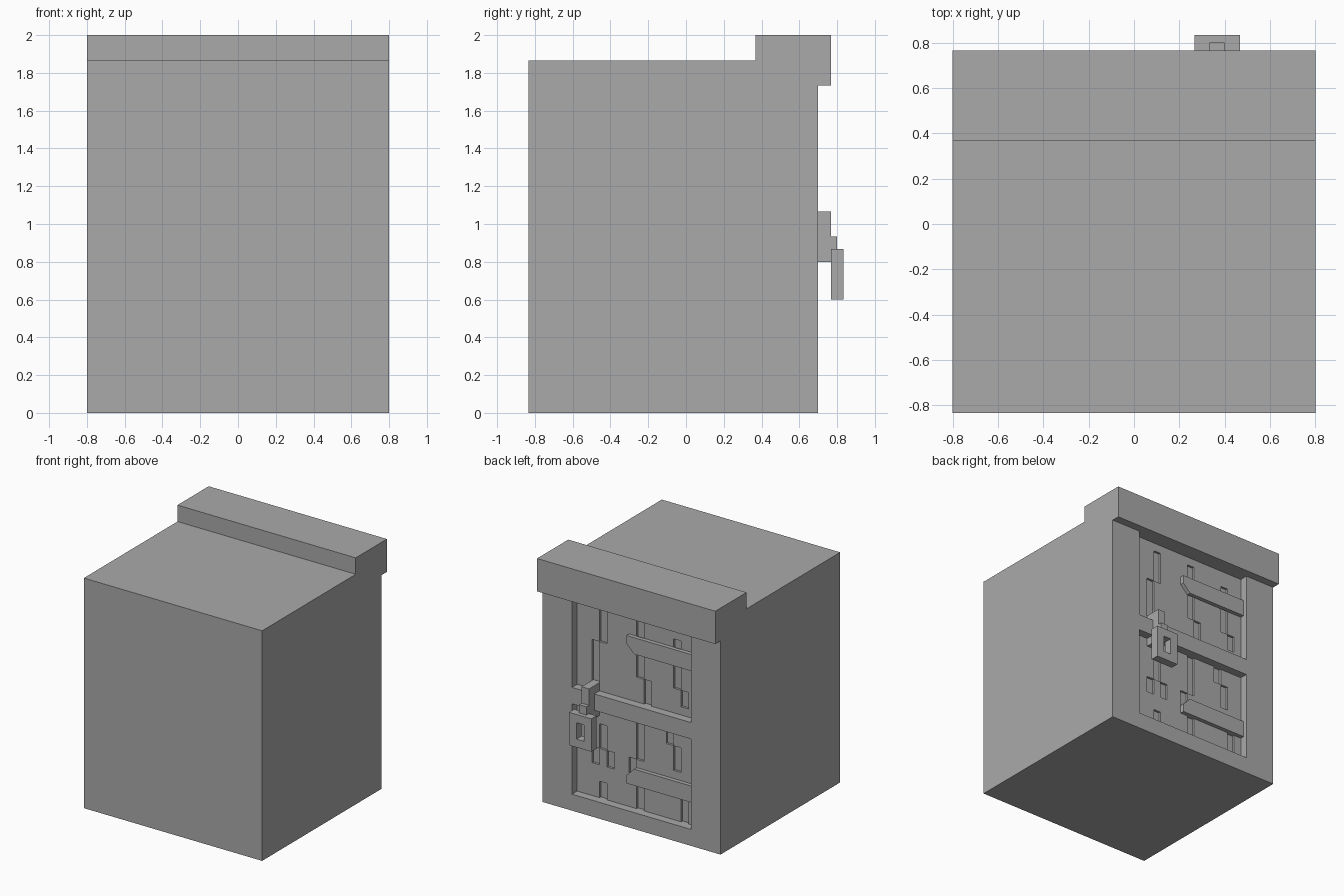
import bpy
import bmesh

if "Cube" in bpy.data.objects:
    bpy.data.objects.remove(bpy.data.objects["Cube"])

U = 1 / 15  # one building unit

grey = bpy.data.materials.new("plain_grey")
grey.diffuse_color = (0.4, 0.4, 0.4, 1)
grey.use_nodes = True
grey.node_tree.nodes["Principled BSDF"].inputs["Base Color"].default_value = grey.diffuse_color


def make_object(name, bm):
    bmesh.ops.recalc_face_normals(bm, faces=bm.faces[:])
    mesh = bpy.data.meshes.new(name)
    bm.to_mesh(mesh)
    bm.free()
    mesh.materials.append(grey)
    obj = bpy.data.objects.new(name, mesh)
    bpy.context.collection.objects.link(obj)
    return obj


def prism(name, points, axis, start, end):
    """Extrude a 2D outline along x (points are y, z) or y (points are x, z)."""
    bm = bmesh.new()
    place = (lambda a, b: (start, a, b)) if axis == "x" else (lambda a, b: (a, start, b))
    face = bm.faces.new([bm.verts.new(place(a, b)) for a, b in points])
    top = bmesh.ops.extrude_face_region(bm, geom=[face])["geom"]
    move = (end - start, 0, 0) if axis == "x" else (0, end - start, 0)
    bmesh.ops.translate(bm, vec=move, verts=[v for v in top if isinstance(v, bmesh.types.BMVert)])
    return make_object(name, bm)


def box(name, x0, x1, y0, y1, z0, z1):
    return prism(name, [(x0, z0), (x1, z0), (x1, z1), (x0, z1)], "y", y0, y1)


def cut(obj, cutter):
    mod = obj.modifiers.new("cut", "BOOLEAN")
    mod.operation = "DIFFERENCE"
    mod.solver = "EXACT"
    mod.object = cutter
    bpy.context.view_layer.objects.active = obj
    bpy.ops.object.modifier_apply(modifier=mod.name)
    bpy.data.objects.remove(cutter)


BACK = 0.7          # wall face holding the door
DOOR = BACK - U     # door surface
FRONT = -12.5 * U

# Block with overhanging lintel, drawn as a side outline
body = prism("body", [(FRONT, 0), (BACK, 0), (BACK, 26 * U), (BACK + U, 26 * U),
                      (BACK + U, 2), (5.5 * U, 2), (5.5 * U, 28 * U), (FRONT, 28 * U)],
             "x", -0.8, 0.8)

# Two door openings; the strip left between them is the cross bar
for z0, z1 in ((2, 13), (15, 26)):
    cut(body, box("opening", -8 * U, 8 * U, DOOR - 0.03, BACK + 0.03, z0 * U, z1 * U))

# Door panels with shallow sunken slots: (left column, bottom row, top row)
slots = [(5, 21, 25), (6, 16, 21), (0, 18, 25), (-1, 15, 18), (-5, 18, 24), (-6, 16, 18),
         (5, 8, 11), (4, 6, 8), (6, 6, 8), (5, 2, 4), (0, 8, 13), (1, 5, 8), (0, 2, 5),
         (-4, 11, 13), (-5, 8, 11), (-6, 2, 5)]


def door_panel(name, row0, row1):
    bm = bmesh.new()
    grid = {(i, k): bm.verts.new((i * U, DOOR, k * U))
            for i in range(-8, 9) for k in range(row0, row1 + 1)}
    sunk = []
    for i in range(-8, 8):
        for k in range(row0, row1):
            face = bm.faces.new([grid[i + 1, k], grid[i, k], grid[i, k + 1], grid[i + 1, k + 1]])
            if any(i == s - 1 and a <= k < b for s, a, b in slots):
                sunk.append(face)
    new = bmesh.ops.extrude_face_region(bm, geom=sunk)["geom"]
    bmesh.ops.translate(bm, vec=(0, -0.018, 0),
                        verts=[v for v in new if isinstance(v, bmesh.types.BMVert)])
    bmesh.ops.delete(bm, geom=[f for f in sunk if f.is_valid], context="FACES_ONLY")
    bmesh.ops.dissolve_limit(bm, angle_limit=0.01, verts=bm.verts[:], edges=bm.edges[:])
    obj = make_object(name, bm)
    # Turn the sheet outward if needed
    flat = max(obj.data.polygons, key=lambda p: p.area)
    if flat.normal.y < 0:
        obj.data.flip_normals()
    return obj


door_panel("lower_door_panel", 2, 13)
door_panel("upper_door_panel", 15, 26)

# Hinge straps with one clipped corner at the free end
prism("upper_hinge_strap", [(-8 * U, 21 * U), (0, 21 * U), (U, 22 * U), (U, 23 * U),
                            (-8 * U, 23 * U)], "y", DOOR, DOOR + U / 2)
prism("lower_hinge_strap", [(-8 * U, 5 * U), (U, 5 * U), (U, 6 * U), (0, 7 * U),
                            (-8 * U, 7 * U)], "y", DOOR, DOOR + U / 2)

# Hasp, staple and padlock
box("hasp", 5 * U, 6 * U, DOOR, BACK + U, 12 * U, 16 * U)
box("staple", 5 * U, 6 * U, BACK + U, BACK + 1.5 * U, 12.5 * U, 14 * U)
padlock = box("padlock", 4 * U, 7 * U, BACK + U, BACK + 2 * U, 9 * U, 13 * U)
cut(padlock, box("keyhole", 5 * U, 6 * U, BACK, BACK + 3 * U, 10 * U, 12 * U))
